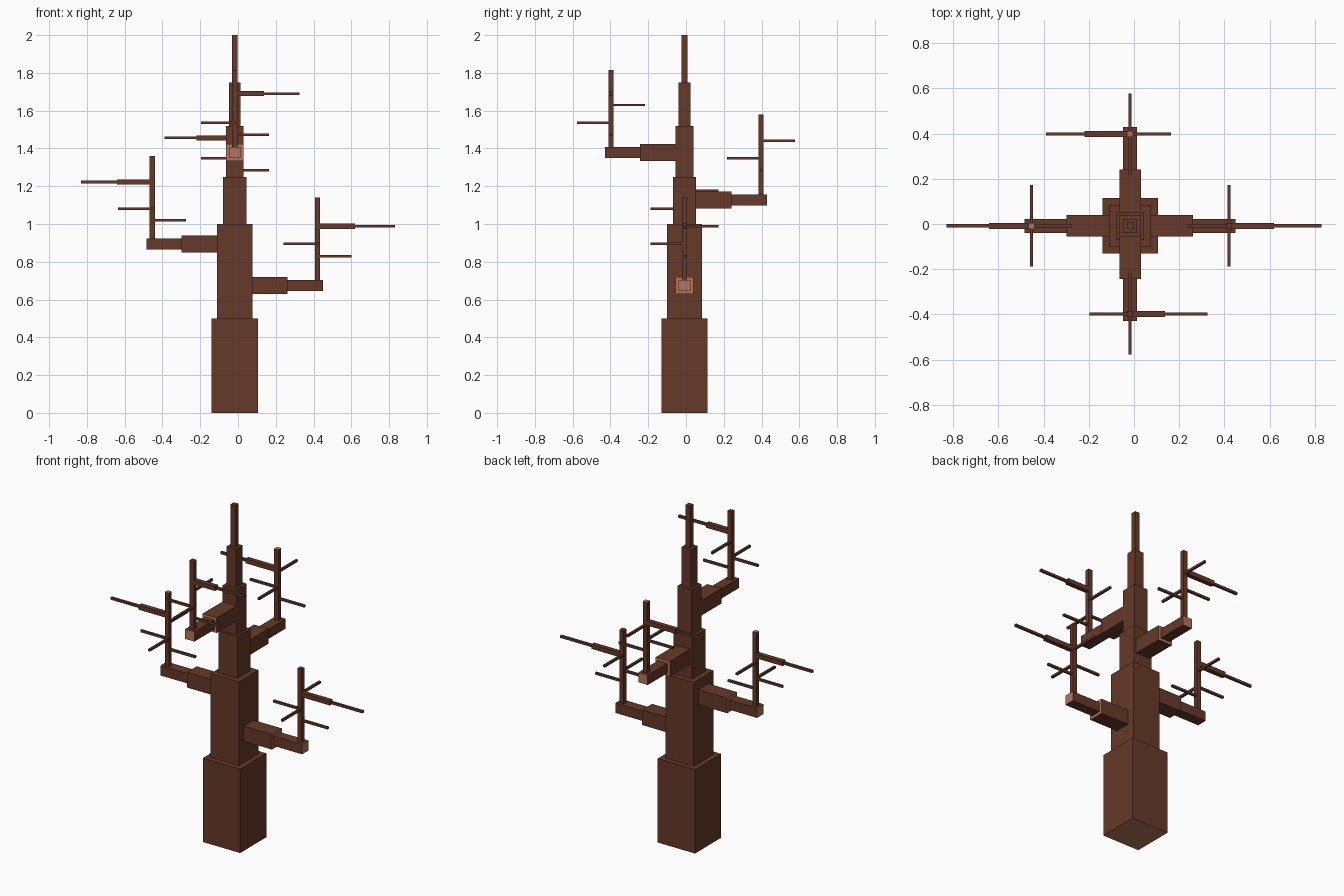
import bpy
import bmesh
from mathutils import Vector

cube = bpy.data.objects.get("Cube")
if cube:
    bpy.data.objects.remove(cube, do_unlink=True)


def make_material(name, rgb):
    mat = bpy.data.materials.new(name)
    mat.use_nodes = True
    mat.diffuse_color = (*rgb, 1)
    mat.node_tree.nodes["Principled BSDF"].inputs["Base Color"].default_value = (*rgb, 1)
    return mat


BARK = make_material("dark bark", (0.130, 0.041, 0.021))
WOOD = make_material("cut wood", (0.468, 0.175, 0.105))

CX, CY = -0.017, -0.008  # trunk axis


def box(name, lo, hi, cut_dir=None):
    """Box between two corners; the face pointing along cut_dir shows cut wood."""
    lo, hi = Vector(lo), Vector(hi)
    bm = bmesh.new()
    bmesh.ops.create_cube(bm, size=1)
    for v in bm.verts:
        v.co = (lo + hi) / 2 + v.co * (hi - lo)
    bm.normal_update()
    if cut_dir:
        for f in bm.faces:
            if f.normal.dot(Vector(cut_dir)) > 0.9:
                f.material_index = 1
    mesh = bpy.data.meshes.new(name)
    bm.to_mesh(mesh)
    bm.free()
    mesh.materials.append(BARK)
    mesh.materials.append(WOOD)
    obj = bpy.data.objects.new(name, mesh)
    bpy.context.collection.objects.link(obj)


def beam(name, origin, d, start, end, half, half_z=None, cut=False):
    """Horizontal beam from origin along d, between two distances."""
    d, o = Vector(d), Vector(origin)
    side = Vector((abs(d.y), abs(d.x), 0)) * half + Vector((0, 0, half_z or half))
    a, b = o + d * start, o + d * end
    lo = [min(p, q) - s for p, q, s in zip(a, b, side)]
    hi = [max(p, q) + s for p, q, s in zip(a, b, side)]
    box(name, lo, hi, tuple(d) if cut else None)


# Trunk of stacked, narrowing blocks: bottom, top, half width; the foot is sawn off
for i, (z0, z1, h) in enumerate([(0, 0.5, 0.123), (0.5, 1.0, 0.093), (1.0, 1.25, 0.062),
                                 (1.25, 1.52, 0.047), (1.52, 1.75, 0.031), (1.75, 2.0, 0.015)]):
    box(f"trunk_{i + 1}", (CX - h, CY - h, z0), (CX + h, CY + h, z1),
        (0, 0, -1) if i == 0 else None)

PX, NX, PY, NY = (1, 0, 0), (-1, 0, 0), (0, 1, 0), (0, -1, 0)

# name, direction, branch height, start, step, end, shoot distance, shoot top, cut shoot top,
# long twig (direction, height, step, end), short twigs (direction, height)
branches = [
    ("left", PX, 0.674, 0.093, 0.279, 0.467, 0.437, 1.14, False,
     (PX, 0.988, 0.20, 0.41), [(PX, 0.83), (NX, 0.895), (NY, 0.895), (PY, 0.988)]),
    ("right", NX, 0.894, 0.093, 0.282, 0.468, 0.437, 1.36, True,
     (NX, 1.222, 0.187, 0.376), [(PX, 1.02), (NX, 1.08), (NY, 1.08), (PY, 1.175)]),
    ("back", PY, 1.128, 0.062, 0.25, 0.437, 0.406, 1.58, True,
     (NX, 1.456, 0.203, 0.373), [(PX, 1.284), (NX, 1.348), (NY, 1.348), (PY, 1.44)]),
    ("front", NY, 1.378, 0.047, 0.235, 0.422, 0.39, 1.815, False,
     (PX, 1.69, 0.155, 0.342), [(PX, 1.472), (NX, 1.535), (NY, 1.535), (PY, 1.63)]),
]

for name, d, z, start, step, end, shoot, top, cut_top, long_twig, twigs in branches:
    # Two-step branch with cut ends
    base = (CX, CY, z)
    beam(f"{name}_branch_inner", base, d, start - 0.01, step, 0.047, 0.045, True)
    beam(f"{name}_branch_outer", base, d, step - 0.005, end, 0.031, 0.029, True)

    # Upright shoot
    p = Vector((CX, CY, 0)) + Vector(d) * shoot
    s = 0.0135
    box(f"{name}_shoot", (p.x - s, p.y - s, z + 0.02), (p.x + s, p.y + s, top),
        (0, 0, 1) if cut_top else None)

    # Long two-step twig
    ld, lz, lstep, lend = long_twig
    o = (p.x, p.y, lz)
    beam(f"{name}_long_twig_inner", o, ld, 0.01, lstep, 0.0135)
    beam(f"{name}_long_twig_outer", o, ld, lstep - 0.005, lend, 0.007)

    # Short twigs
    for i, (td, tz) in enumerate(twigs):
        beam(f"{name}_short_twig_{i + 1}", (p.x, p.y, tz), td, 0.01, 0.18, 0.0065)
